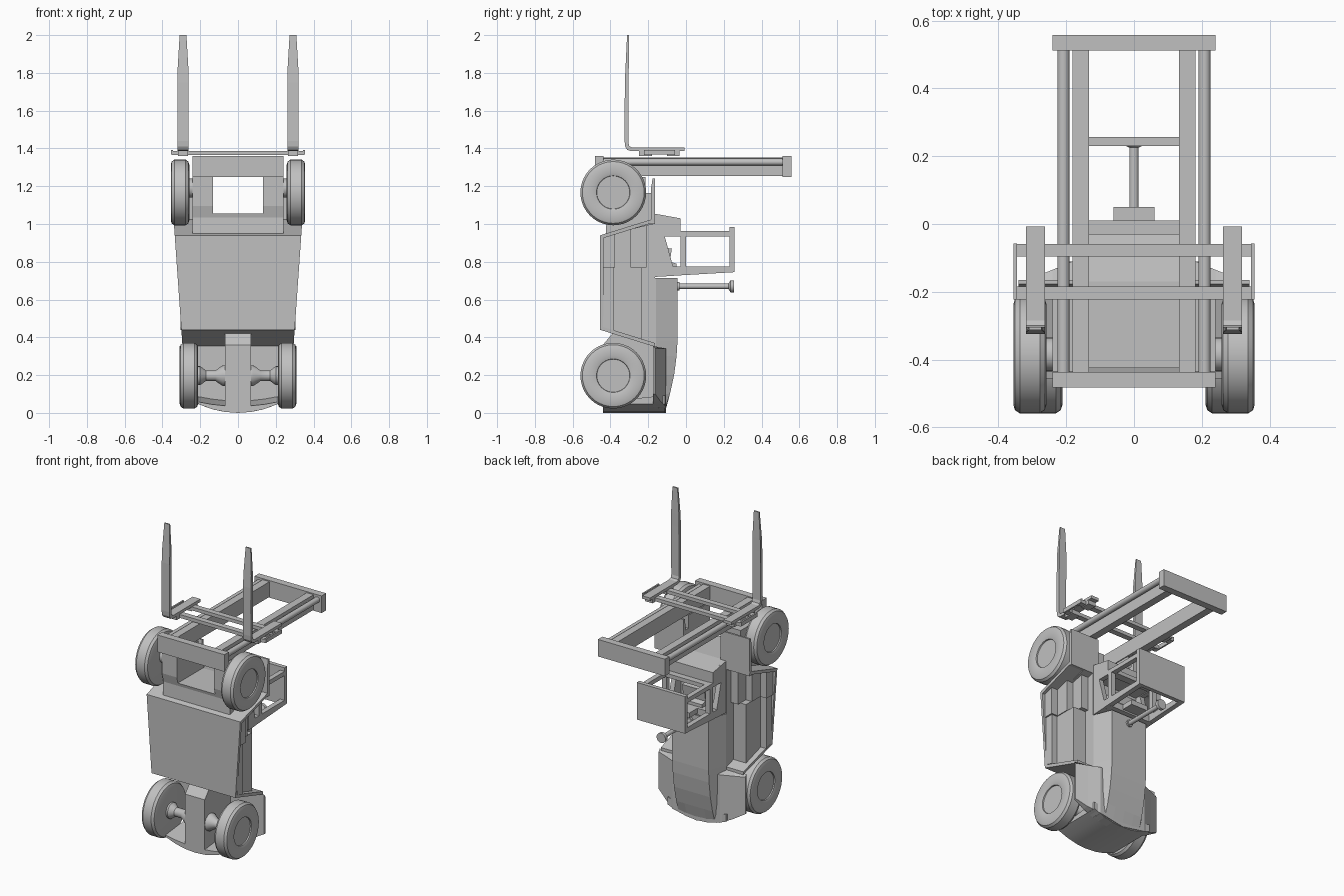
import bpy, bmesh, math
from mathutils import Matrix, Vector

old = bpy.data.objects.get("Cube")
if old:
    bpy.data.objects.remove(old)

grey = bpy.data.materials.new("plain_grey")
grey.use_nodes = True
grey.diffuse_color = (0.53, 0.53, 0.53, 1)
grey.node_tree.nodes["Principled BSDF"].inputs["Base Color"].default_value = (0.53, 0.53, 0.53, 1)


def finish(name, bm, smooth=False):
    bmesh.ops.recalc_face_normals(bm, faces=bm.faces)
    mesh = bpy.data.meshes.new(name)
    bm.to_mesh(mesh)
    bm.free()
    mesh.materials.append(grey)
    ob = bpy.data.objects.new(name, mesh)
    bpy.context.collection.objects.link(ob)
    if smooth:
        bpy.ops.object.select_all(action='DESELECT')
        ob.select_set(True)
        bpy.context.view_layer.objects.active = ob
        bpy.ops.object.shade_smooth_by_angle(angle=math.radians(35))
    return ob


def loft(name, stations, smooth=False):
    """Skin a list of (x, [(y, z), ...]) sections; x may be a function of y and z."""
    bm = bmesh.new()
    rings = [[bm.verts.new((x(*p) if callable(x) else x, *p)) for p in pts] for x, pts in stations]
    n = len(rings[0])
    for a, b in zip(rings, rings[1:]):
        for i in range(n):
            j = (i + 1) % n
            bm.faces.new((a[i], a[j], b[j], b[i]))
    bm.faces.new(rings[0])
    bm.faces.new(rings[-1][::-1])
    return finish(name, bm, smooth)


def prism(name, x, pts):
    return loft(name, [(x[0], pts), (x[1], pts)])


def box(name, x, y, z):
    return prism(name, x, [(y[0], z[0]), (y[1], z[0]), (y[1], z[1]), (y[0], z[1])])


def pair(make, name, x, *rest):
    """Build a part on both sides."""
    make("left_" + name, x, *rest)
    make("right_" + name, (-x[1], -x[0]), *rest)


def lathe(name, profile, centre, axis, steps=40):
    """Spin (along, radius) points round an axis through centre."""
    bm = bmesh.new()
    vs = [bm.verts.new((r, 0, a)) for a, r in profile]
    es = [bm.edges.new(e) for e in zip(vs, vs[1:])]
    bmesh.ops.spin(bm, geom=vs + es, cent=(0, 0, 0), axis=(0, 0, 1),
                   angle=math.tau, steps=steps, use_merge=True)
    bmesh.ops.remove_doubles(bm, verts=bm.verts, dist=1e-5)
    turn = Vector(axis).to_track_quat('Z', 'Y').to_matrix().to_4x4()
    bm.transform(Matrix.Translation(centre) @ turn)
    return finish(name, bm, True)


def rod(name, r, a, b, centre, axis):
    return lathe(name, [(a, 0), (a, r), (b, r), (b, 0)], centre, axis, 24)


# Wheels and axles
def wheel(name, x, z, r, half, side):
    p = [(-half, 0), (-half, r * .85), (-half * .9, r * .94), (-half * .6, r), (half * .6, r),
         (half * .9, r * .94), (half, r * .85), (half, r * .6), (half * .9, r * .51),
         (half * .75, r * .5), (half * .75, 0)]
    lathe(name, p, (x, -.385, z), (side, 0, 0))


for side, word in ((1, "left"), (-1, "right")):
    wheel(word + "_drive_wheel", side * .307, 1.167, .174, .049, side)
    wheel(word + "_steer_wheel", side * .26, .197, .174, .049, side)
    rod(word + "_drive_axle", .05, .2, .28, (0, -.385, 1.19), (side, 0, 0))
    lathe(word + "_steer_axle", [(.06, 0), (.06, .055), (.08, .055), (.12, .028), (.17, .028),
          (.2, .05), (.24, .05), (.24, 0)], (0, -.385, .197), (side, 0, 0), 24)

# Thin tapered belly channel
channel = [(-.165, .35), (-.455, .44), (-.455, .94), (-.165, 1.03),
           (-.165, 1.01), (-.438, .925), (-.438, .455), (-.165, .37)]


def flare(y, z):
    return .30 + .07 * (z - .44)


loft("belly_channel", [(lambda y, z: -flare(y, z), channel), (flare, channel)])


# Body core and stepped sides, fitted between the channel ends
def slope(y):
    return .311 * (y + .438)


def step(name, x, top, low=None, high=None):
    prism(name, (-x, x), [(-.44, low or .455), (top, low or .455 - slope(top)),
                          (top, high or .925 + slope(top)), (-.44, high or .925)])


step("body_core", .175, -.165)
step("rear_outer_step", .305, -.385, high=.77)
step("rear_inner_step", .265, -.235, high=.77)
step("low_step", .315, -.375, low=.77)
step("middle_step", .27, -.29, low=.77)
step("high_step", .225, -.21, low=.77)

# Front bulkhead, mast cheeks and mudguards
prism("front_bulkhead", (-.24, .24), [(-.425, .94), (-.17, 1.0), (-.17, 1.055), (-.425, 1.055), (-.42, 1.035)])
pair(prism, "mast_cheek", (.133, .24), [(-.435, 1.095), (-.42, 1.035), (-.18, 1.035), (-.18, 1.165),
                                        (-.215, 1.165), (-.215, 1.25), (-.435, 1.25)])
pair(prism, "mudguard", (.133, .34), [(-.185, 1.0), (-.165, 1.0), (-.165, 1.24), (-.177, 1.24), (-.185, 1.19)])


# Rear counterweight, hood and rounded bumper
def base(x):
    return 1.05 * x * x


def wing(x, y):
    return (x, [(-.175, base(x)), (y, base(x)), (y, .34), (-.175, .355)])


loft("counterweight", [wing(-.31, -.163), wing(-.24, -.135), wing(-.17, -.105), wing(0, -.105),
                       wing(.17, -.105), wing(.24, -.135), wing(.31, -.163)])


def hood_section(x, drop=0):
    rear = [(-.112, base(x)), (-.085, .1), (-.063, .2), (-.05, .3), (-.045, .38), (-.045, .715)]
    return (x, [(-.17, base(x))] + [(y - (y + .165) * drop, z) for y, z in rear] + [(-.17, .715)])


loft("hood", [hood_section(-.175, .95)] + [hood_section(x / 100) for x in (-13, -7, 0, 7, 13)]
     + [hood_section(.175, .95)])
loft("rear_bumper", [(x, [(-.44, base(x)), (-.11, base(x)), (-.11, .07 + base(x) / 2), (-.44, .035 + base(x) / 2)])
                     for x in (-.21, -.14, -.07, 0, .07, .14, .21)], True)
prism("rear_spine", (-.07, .07), [(-.44, .03), (-.17, .03), (-.17, .42), (-.39, .42), (-.44, .36)])

# Exhaust pipe with flared cap
lathe("exhaust_pipe", [(-.06, 0), (-.06, .022), (-.035, .022), (-.035, .014), (.225, .014),
                       (.235, .032), (.255, .032), (.255, 0)], (0, 0, .67), (0, 1, 0), 24)

# Operator cab
cab = (.14, .172)
pair(prism, "cab_sill", cab, [(-.17, .72), (-.07, .725), (-.07, .78), (-.11, .925), (-.11, 1.045), (-.17, 1.055)])
pair(prism, "cab_rear_pillar", cab, [(-.17, .72), (.255, .745), (.255, .775), (-.17, .775)])
pair(box, "cab_front_pillar", cab, (-.12, .235), (.935, .962))
pair(box, "cab_middle_pillar", cab, (-.03, 0), (.76, .945))
box("cab_roof", (-.172, .172), (.23, .257), (.745, .985))
box("cab_floor", (-.172, .172), (-.17, -.15), (.72, 1.05))
prism("cab_cowl", (-.172, .172), [(-.17, .94), (-.03, .94), (-.03, 1.03), (-.17, 1.055)])
box("dashboard", (-.14, .14), (-.04, .01), (.935, .96))
prism("cab_lower_rear", (-.172, .172), [(-.17, .72), (-.03, .728), (-.03, .77), (-.17, .77)])
prism("seat_cushion", (-.08, .08), [(-.16, .77), (-.05, .77), (-.05, .79), (-.085, .8), (-.075, .87), (-.16, .88)])
box("seat_back", (-.06, .06), (-.12, .05), (.738, .77))

# Mast: rails, lift cylinders and end bars
pair(box, "mast_rail", (.133, .182), (-.45, .53), (1.255, 1.353))
for side, word in ((1, "left"), (-1, "right")):
    rod(word + "_lift_cylinder", .018, -.45, .53, (side * .208, 0, 1.328), (0, 1, 0))
box("mast_bottom_bar", (-.24, .24), (-.482, -.436), (1.25, 1.36))
box("mast_top_bar", (-.24, .24), (.512, .558), (1.25, 1.36))

# Fork carriage
for word, y0 in (("lower", -.222), ("upper", -.096)):
    box(word + "_carriage_bar", (-.35, .35), (y0, y0 + .037), (1.365, 1.387))
pair(box, "carriage_end", (.345, .355), (-.222, -.058), (1.367, 1.393))
pair(box, "lower_hook", (.264, .318), (-.25, -.18), (1.36, 1.392))
pair(box, "upper_hook", (.264, .318), (-.1, -.035), (1.36, 1.392))

# Forks, narrowing at the tips
blade = [(-.008, 1.386), (-.29, 1.386), (-.312, 1.393), (-.322, 1.41), (-.325, 1.44), (-.324, 1.75),
         (-.32, 1.83), (-.312, 2.0), (-.303, 2.0), (-.303, 1.83), (-.304, 1.75), (-.305, 1.43),
         (-.3, 1.412), (-.285, 1.405), (-.008, 1.405)]


def blade_half(y, z):
    return .028 - .01 * max(0, (z - 1.83) / .17)


for side, word in ((1, "left"), (-1, "right")):
    loft(word + "_fork", [(lambda y, z: side * .291 - blade_half(y, z), blade),
                          (lambda y, z: side * .291 + blade_half(y, z), blade)])
